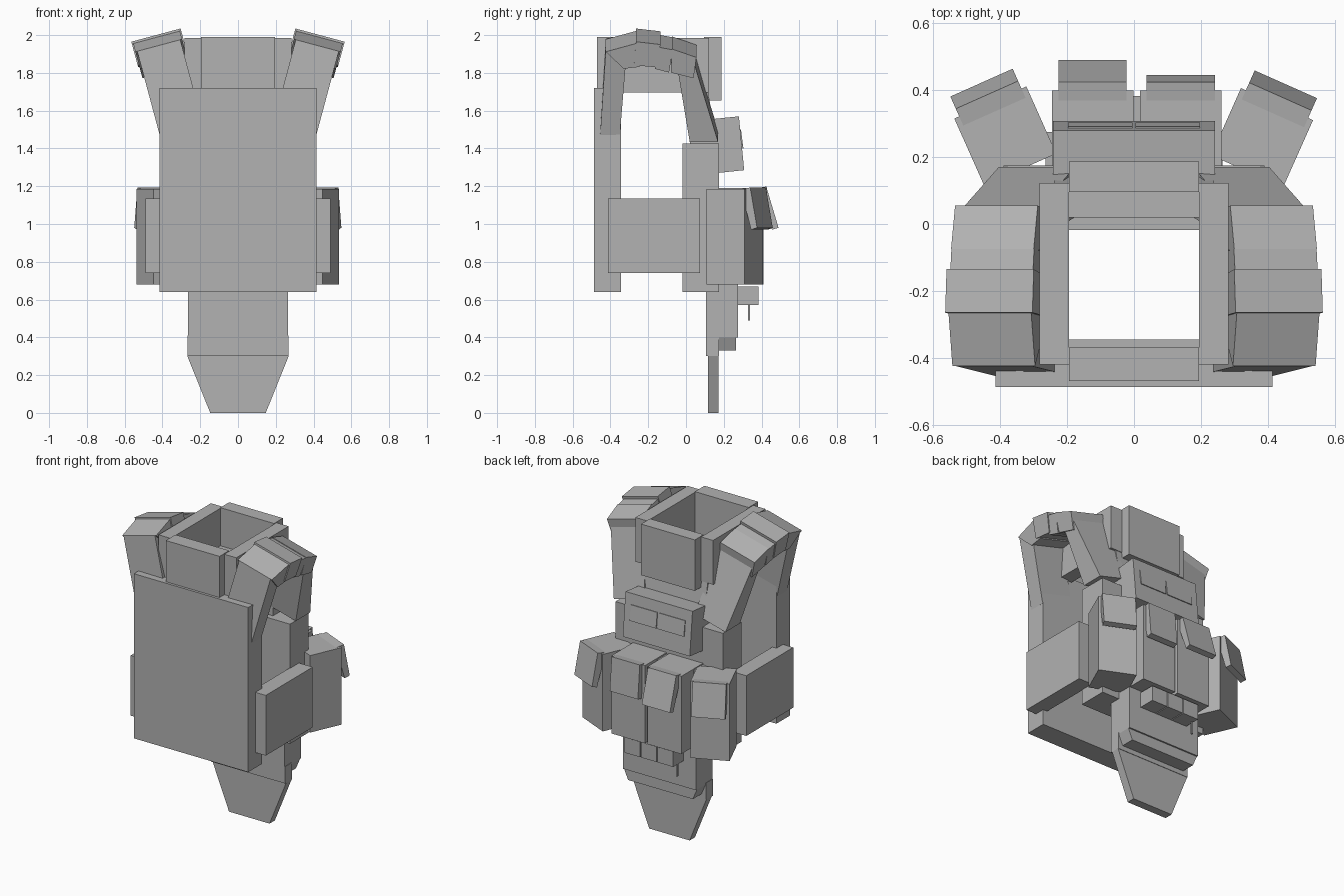
import bpy, bmesh, math
from mathutils import Matrix, Vector

if "Cube" in bpy.data.objects:
    bpy.data.objects.remove(bpy.data.objects["Cube"], do_unlink=True)

GREY = (0.445, 0.445, 0.445, 1)
fabric = bpy.data.materials.new("grey_fabric")
fabric.use_nodes = True
fabric.diffuse_color = GREY
fabric.node_tree.nodes["Principled BSDF"].inputs["Base Color"].default_value = GREY


def extrude(name, profile, lo, hi, axis="x", matrix=Matrix()):
    """Prism: a (y, z) profile swept along x, or an (x, z) profile swept along y."""
    bm = bmesh.new()
    place = (lambda p, d: (d, *p)) if axis == "x" else (lambda p, d: (p[0], d, p[1]))
    rings = [[bm.verts.new(matrix @ Vector(place(p, d))) for p in profile] for d in (lo, hi)]
    n = len(profile)
    bm.faces.new(rings[0])
    bm.faces.new(rings[1][::-1])
    for i in range(n):
        j = (i + 1) % n
        bm.faces.new((rings[0][i], rings[1][i], rings[1][j], rings[0][j]))
    bmesh.ops.recalc_face_normals(bm, faces=bm.faces)
    mesh = bpy.data.meshes.new(name)
    bm.to_mesh(mesh)
    bm.free()
    mesh.materials.append(fabric)
    ob = bpy.data.objects.new(name, mesh)
    bpy.context.collection.objects.link(ob)
    return ob


def box(name, x, y, z, matrix=Matrix()):
    corners = [(y[0], z[0]), (y[1], z[0]), (y[1], z[1]), (y[0], z[1])]
    return extrude(name, corners, *x, matrix=matrix)


def trapezoid(name, low, high, z, y):
    corners = [(-low, z[0]), (low, z[0]), (high, z[1]), (-high, z[1])]
    return extrude(name, corners, *y, axis="y")


# Main body plates
box("front_plate", (-0.415, 0.415), (-0.487, -0.345), (0.64, 1.72))
box("rear_plate", (-0.39, 0.39), (-0.018, 0.175), (0.64, 1.425))
extrude("rear_yoke", [(0.02, 1.42), (0.165, 1.42), (0.11, 1.74), (0.02, 1.74)], -0.24, 0.24)

# Collar ring
box("front_collar", (-0.195, 0.195), (-0.47, -0.37), (1.66, 1.99))
box("rear_collar", (-0.195, 0.195), (0.095, 0.187), (1.655, 1.99))

# Groin flap in stepped layers
box("flap_backing", (-0.265, 0.265), (0.105, 0.275), (0.40, 1.18))
box("flap_inner_layer", (-0.268, 0.268), (0.105, 0.175), (0.30, 0.41))
trapezoid("flap_outer_hem", 0.235, 0.265, (0.33, 0.40), (0.17, 0.265))
trapezoid("flap_tip", 0.147, 0.268, (0.0, 0.30), (0.117, 0.172))

# Padded shoulder strap sections, (y, z) on the outer edge
STRAP = {
    "strap_front_leg": [(-0.455, 1.46), (-0.425, 1.91), (-0.32, 1.83), (-0.35, 1.47)],
    "strap_front_pad": [(-0.425, 1.91), (-0.26, 1.955), (-0.245, 1.83), (-0.33, 1.82)],
    "strap_top_pad": [(-0.265, 1.965), (-0.135, 1.95), (-0.155, 1.83), (-0.275, 1.84)],
    "strap_middle_pad": [(-0.15, 1.935), (-0.07, 1.92), (-0.09, 1.80), (-0.165, 1.82)],
    "strap_rear_pad": [(-0.075, 1.925), (0.055, 1.88), (0.04, 1.77), (-0.08, 1.80)],
    "strap_rear_leg": [(-0.04, 1.79), (0.045, 1.84), (0.17, 1.43), (0.02, 1.43)],
}
TILT = math.radians(15)
for side, label in ((1, "left"), (-1, "right")):
    lean = Matrix.Translation((side * 0.425, 0, 1.965)) @ Matrix.Rotation(side * TILT, 4, "Y")
    for name, points in STRAP.items():
        half = 0.135 if name == "strap_top_pad" else 0.118 if "leg" in name else 0.128
        local = [(y, (z - 1.93) / math.cos(TILT)) for y, z in points]
        extrude(f"{label}_{name}", local, -half, half, matrix=lean)

    # Side collar and waist panel
    box(f"{label}_collar", sorted((side * 0.195, side * 0.282)), (-0.42, 0.122), (1.695, 1.985))
    box(f"{label}_waist_panel", sorted((side * 0.385, side * 0.49)), (-0.412, 0.075), (0.74, 1.135))

# Tilted admin pouch with two thin face panels
extrude("admin_pouch", [(0.135, 1.555), (0.28, 1.57), (0.308, 1.285), (0.165, 1.27)], -0.243, 0.243)
for x in (-0.197, 0.005):
    extrude("admin_pouch_panel", [(0.285, 1.50), (0.291, 1.50), (0.304, 1.40), (0.298, 1.40)],
            x, x + 0.192)


def pouch(name, centre, angle, half, depth, top, reach, flap_half):
    """Upright pouch with a hinged lid hanging outwards by reach."""
    at = Matrix.Translation((*centre, 0)) @ Matrix.Rotation(math.radians(angle), 4, "Z")
    box(name, (-half, half), (-depth, depth), (0.68, top), at)
    lid = [(depth - 0.03, top), (depth + 0.025, top + 0.008),
           (depth + reach, 0.98), (depth + reach - 0.035, 0.97)]
    extrude(name + "_lid", lid, -flap_half, flap_half, matrix=at)


pouch("right_centre_pouch", (-0.124, 0.275), 0, 0.122, 0.125, 1.19, 0.09, 0.102)
pouch("left_centre_pouch", (0.14, 0.275), 0, 0.122, 0.125, 1.19, 0.045, 0.102)
pouch("left_side_pouch", (0.383, 0.258), -24, 0.118, 0.11, 1.185, 0.065, 0.102)
pouch("right_side_pouch", (-0.385, 0.263), 24, 0.118, 0.11, 1.185, 0.065, 0.102)

# Small row of holders under the pouches, with a hanging cord
for i in range(3):
    x = -0.175 + i * 0.12
    box("small_holder", (x, x + 0.114), (0.27, 0.383), (0.57, 0.67))
box("hanging_cord", (-0.175, -0.163), (0.327, 0.339), (0.49, 0.58))
